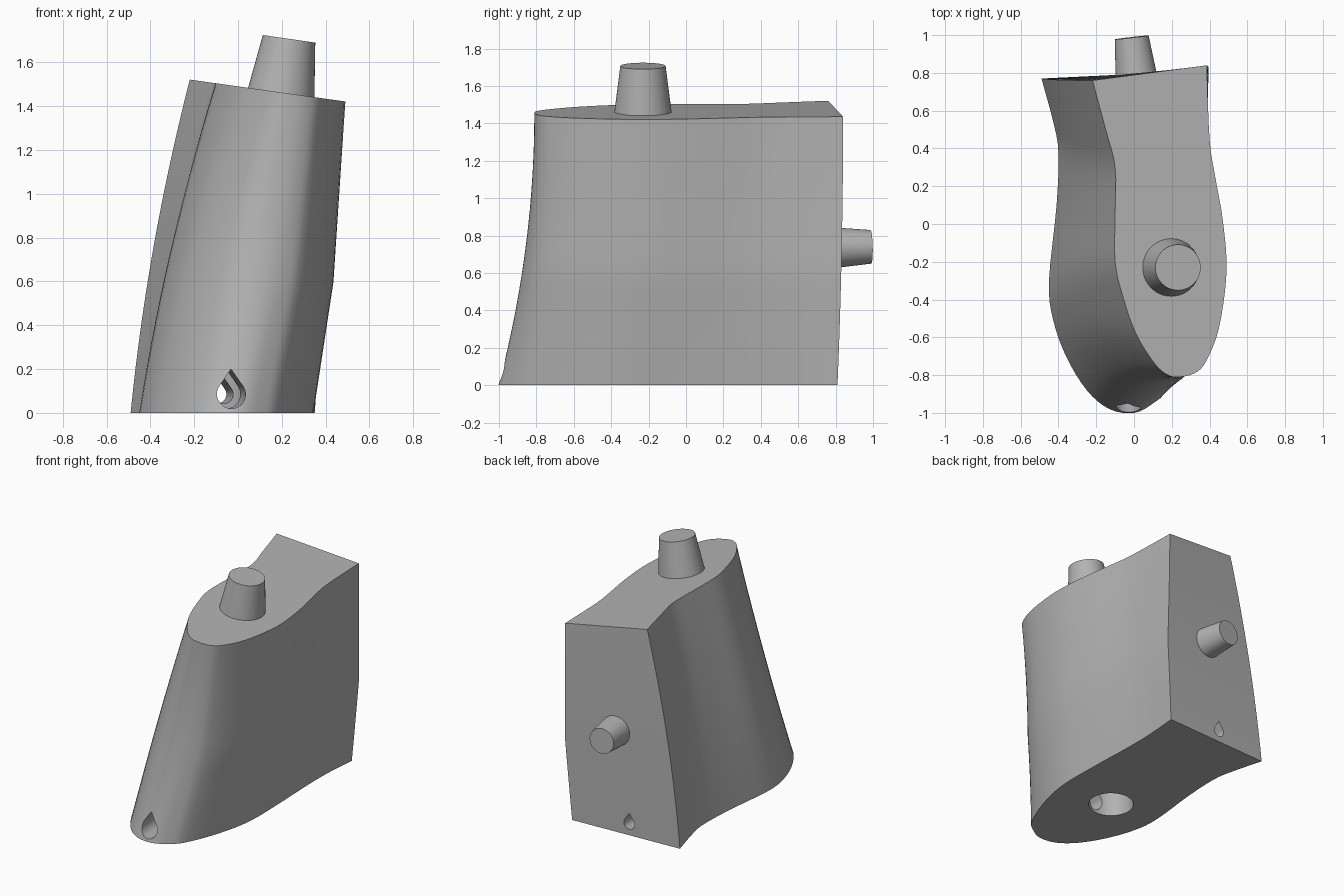
import bpy, bmesh
from math import sin, cos, pi, radians
from mathutils import Vector

old = bpy.data.objects.get("Cube")
if old:
    bpy.data.objects.remove(old, do_unlink=True)

grey = bpy.data.materials.new("plain_grey")
grey.use_nodes = True
COLOUR = (0.45, 0.45, 0.45, 1)
grey.diffuse_color = COLOUR
grey.node_tree.nodes["Principled BSDF"].inputs["Base Color"].default_value = COLOUR


def make_object(name, bm):
    bmesh.ops.recalc_face_normals(bm, faces=bm.faces)
    mesh = bpy.data.meshes.new(name)
    bm.to_mesh(mesh)
    bm.free()
    mesh.materials.append(grey)
    obj = bpy.data.objects.new(name, mesh)
    bpy.context.collection.objects.link(obj)
    return obj


def loft(name, rings):
    """Skin closed rings of points and cap both ends."""
    bm = bmesh.new()
    rows = [[bm.verts.new(p) for p in ring] for ring in rings]
    n = len(rows[0])
    for low, high in zip(rows, rows[1:]):
        for i in range(n):
            j = (i + 1) % n
            bm.faces.new((low[i], low[j], high[j], high[i]))
    bm.faces.new(rows[0])
    bm.faces.new(rows[-1])
    return make_object(name, bm)


def tapered_peg(name, start, end, r_start, r_end, sides=48):
    start, end = Vector(start), Vector(end)
    turn = (end - start).to_track_quat('Z', 'Y')
    rings = []
    for centre, r in ((start, r_start), (end, r_end)):
        rings.append([centre + turn @ Vector((r * cos(2 * pi * k / sides), r * sin(2 * pi * k / sides), 0))
                      for k in range(sides)])
    return loft(name, rings)


def teardrop_channel(name, start, end, radius, tip):
    """Round-bottomed channel with a pointed roof."""
    arc = [radians(145 + 250 * k / 24) for k in range(25)]
    shape = [(radius * cos(a), radius * sin(a)) for a in arc] + [(0, tip)]
    return loft(name, [[(c[0] + u, c[1], c[2] + v) for u, v in shape] for c in (start, end)])


def smooth_path(points, steps=4):
    """Catmull-Rom curve through points of any dimension."""
    pts = [Vector(p) for p in points]
    pts = [2 * pts[0] - pts[1]] + pts + [2 * pts[-1] - pts[-2]]
    out = []
    for a, b, c, d in zip(pts, pts[1:], pts[2:], pts[3:]):
        for k in range(steps):
            t = k / steps
            out.append(b + (c - a) * (t / 2) + (2 * a - 5 * b + 4 * c - d) * (t * t / 2)
                       + (3 * b - a - 3 * c + d) * (t ** 3 / 2))
    return out + [pts[-2]]


def top_height(x):
    return 1.49 - 0.141 * x


# Matching foot and top outlines: foot x, foot y, top x, top y
outline = smooth_path([
    (-.49, .77, -.22, .76), (-.43, .55, -.15, .5), (-.4, .38, -.1, .3),
    (-.41, .1, -.1, .05), (-.45, -.3, -.1, -.2), (-.43, -.5, -.06, -.38),
    (-.36, -.7, .01, -.58), (-.25, -.88, .11, -.74), (-.13, -.98, .18, -.8),
    (0, -1, .24, -.81), (.1, -.95, .32, -.79), (.18, -.87, .38, -.73),
    (.28, -.63, .45, -.55), (.34, -.35, .49, -.25), (.34, 0, .47, .02),
    (.33, .3, .43, .25), (.33, .55, .4, .45), (.35, .81, .385, .84)])

# Body: leaning, bowed loft between the two outlines
KINK = 0.42
levels = [KINK * k / 6 for k in range(6)] + [KINK + (1 - KINK) * k / 8 for k in range(9)]
rings = []
for t in levels:
    ring = []
    ease = 1 - (1 - t) ** 2
    for xb, yb, xt, yt in outline:
        side = max(-1, min(1, ((xb + xt) / 2 - 0.05) * 4))
        bow = min(t / KINK, (1 - t) / (1 - KINK)) if side > 0 else 4 * t * (1 - t)
        x = xb + (xt - xb) * t + 0.03 * side * bow
        ring.append((x, yb + (yt - yb) * ease, t * top_height(xt)))
    rings.append(ring)
body = loft("body", rings)

# Peg socket in the foot and the drain channel through it
cutters = [
    tapered_peg("socket_cutter", (-.08, -.34, -.02), (-.08, -.34, .28), .155, .125),
    teardrop_channel("front_channel_cutter", (-.025, -1.1, .085), (-.06, -.34, .085), .065, .115),
    teardrop_channel("back_channel_cutter", (-.06, -.34, .085), (-.1, .95, .085), .042, .075)]
bpy.context.view_layer.objects.active = body
for cutter in cutters:
    cutter.hide_render = True
    mod = body.modifiers.new(cutter.name, 'BOOLEAN')
    mod.operation = 'DIFFERENCE'
    mod.solver = 'EXACT'
    mod.object = cutter
    bpy.ops.object.modifier_apply(modifier=mod.name)
    bpy.data.objects.remove(cutter, do_unlink=True)

# Joining pegs, each square to its face
top_peg = tapered_peg("top_peg", (.195, -.23, 1.445), (.233, -.23, 1.707), .155, .121)
back_peg = tapered_peg("back_peg", (.012, .78, .735), (-.012, .988, .74), .11, .09)

for obj in (body, top_peg, back_peg):
    bpy.ops.object.select_all(action='DESELECT')
    obj.select_set(True)
    bpy.context.view_layer.objects.active = obj
    bpy.ops.object.shade_smooth_by_angle(angle=radians(30))
